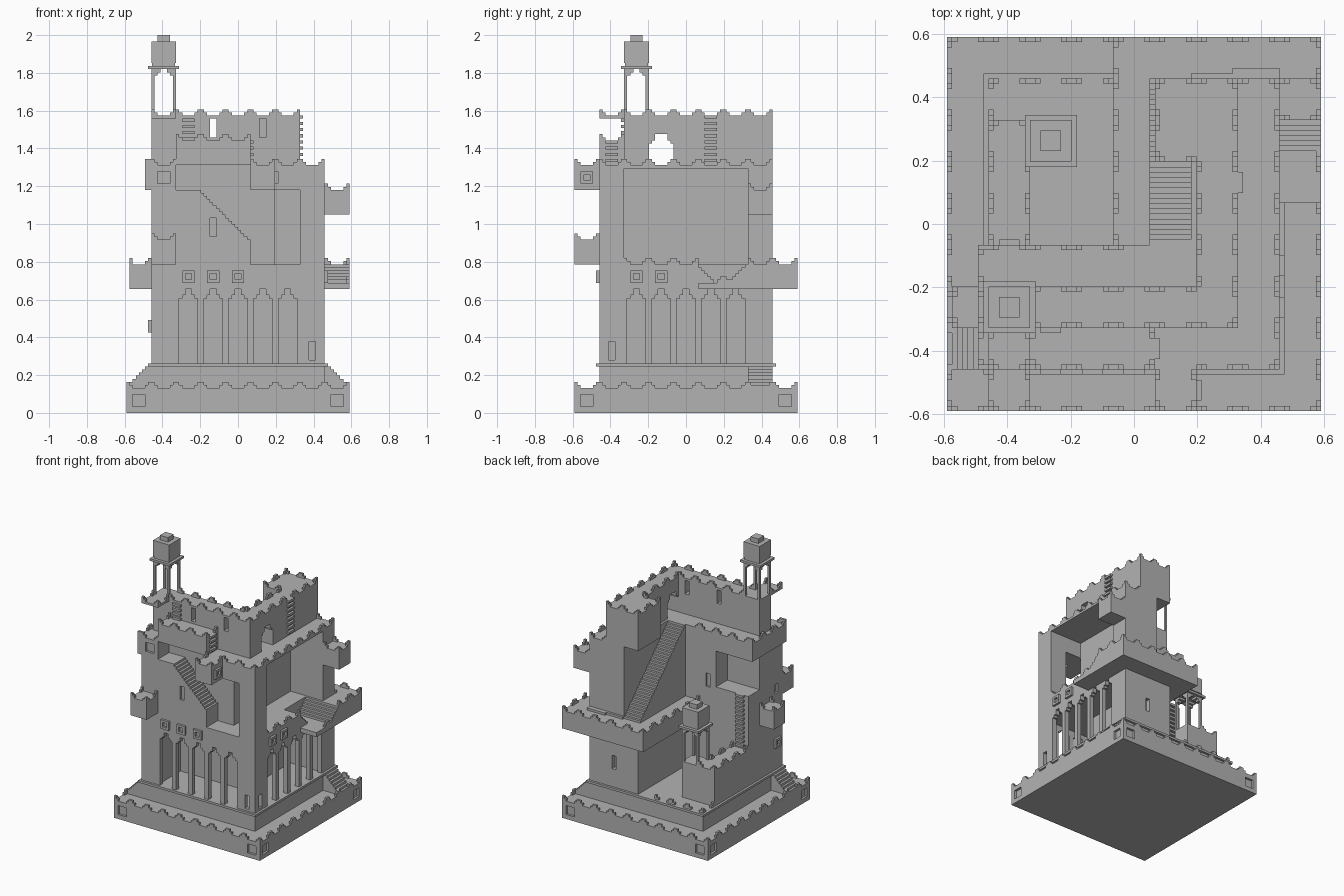
import bpy, bmesh
from mathutils import Matrix, Vector

if "Cube" in bpy.data.objects:
    bpy.data.objects.remove(bpy.data.objects["Cube"])

U = 2 / 122          # one building unit; everything is laid out on this grid
stone = bpy.data.materials.new("grey stone")
stone.use_nodes = True
stone.diffuse_color = (0.45, 0.45, 0.45, 1)
stone.node_tree.nodes["Principled BSDF"].inputs["Base Color"].default_value = (0.45, 0.45, 0.45, 1)
parts = []


def finish(name, bm):
    bmesh.ops.recalc_face_normals(bm, faces=bm.faces)
    mesh = bpy.data.meshes.new(name)
    bm.to_mesh(mesh)
    bm.free()
    mesh.materials.append(stone)
    ob = bpy.data.objects.new(name, mesh)
    bpy.context.collection.objects.link(ob)
    parts.append(ob)
    return ob


def add_box(bm, x0, x1, y0, y1, z0, z1):
    mid = Vector((x0 + x1, y0 + y1, z0 + z1)) / 2
    size = Matrix.Diagonal((x1 - x0, y1 - y0, z1 - z0, 1))
    bmesh.ops.create_cube(bm, size=1, matrix=Matrix.Translation(mid) @ size)


def facing_box(bm, axis, a0, a1, d0, d1, z0, z1):
    """Box on a wall: a runs along the wall, d is measured along its normal."""
    d0, d1 = sorted((d0, d1))
    if axis == "y":
        add_box(bm, a0, a1, d0, d1, z0, z1)
    else:
        add_box(bm, d0, d1, a0, a1, z0, z1)


def box(name, *b):
    bm = bmesh.new()
    add_box(bm, *b)
    return finish(name, bm)


def prism(name, axis, points, lo, hi):
    place = {"x": lambda a, b, t: (t, a, b), "y": lambda a, b, t: (a, t, b),
             "z": lambda a, b, t: (a, b, t)}[axis]
    bm = bmesh.new()
    face = bm.faces.new([bm.verts.new(place(a, b, lo)) for a, b in points])
    new = bmesh.ops.extrude_face_region(bm, geom=[face])["geom"]
    shift = Vector(place(0, 0, hi - lo))
    bmesh.ops.translate(bm, vec=shift, verts=[v for v in new if isinstance(v, bmesh.types.BMVert)])
    return finish(name, bm)


def cut(ob, cutters):
    bpy.context.view_layer.objects.active = ob
    for c in cutters:
        c.hide_render = True
        m = ob.modifiers.new("cut", "BOOLEAN")
        m.operation, m.solver, m.object = "DIFFERENCE", "EXACT", c
        bpy.ops.object.modifier_apply(modifier=m.name)
        parts.remove(c)
        bpy.data.objects.remove(c)


def hole(*b):
    return box("cutter", *b)


def arch(axis, c, half, base, spring, lo, hi):
    right = [(half, base), (half, spring), (half - 1, spring), (half - 1, spring + 1),
             (half - 2, spring + 1), (half - 2, spring + 3)]
    pts = [(c + a, z) for a, z in right] + [(c - a, z) for a, z in reversed(right)]
    return prism("cutter", axis, pts, lo, hi)


def steps(a, z, da, dz, n):
    """Zigzag profile of n unit steps, riser first."""
    pts = [(a, z)]
    for i in range(n):
        pts += [(a + i * da, z + (i + 1) * dz), (a + (i + 1) * da, z + (i + 1) * dz)]
    return pts


def merlons(name, z, *runs):
    """Stepped battlements; a run is (axis, start, end, edge, inward direction)."""
    bm = bmesh.new()
    for axis, lo, hi, edge, inward in runs:
        for c in range(-36, 37):
            if c % 8 == 4 and lo <= c <= hi:
                for half, h in ((2, 0), (1, 1)):
                    facing_box(bm, axis, max(lo, c - half), min(hi, c + half),
                               edge, edge + inward, z + h, z + h + 1)
    finish(name, bm)


def ring(x0, x1, y0, y1):
    return (("y", x0, x1, y0, 1), ("y", x0, x1, y1, -1), ("x", y0, y1, x0, 1), ("x", y0, y1, x1, -1))


def window_frame(name, axis, c, z, wall, out):
    bm = bmesh.new()
    for a0, a1, z0, z1 in ((-2, 2, 1, 2), (-2, 2, -2, -1), (-2, -1, -1, 1), (1, 2, -1, 1)):
        facing_box(bm, axis, c + a0, c + a1, wall, wall + out, z + z0, z + z1)
    finish(name, bm)


def ladder(name, axis, c, z0, z1, wall, out):
    bm = bmesh.new()
    for z in range(z0, z1, 2):
        facing_box(bm, axis, c - 2, c + 2, wall, wall + out, z, z + 1)
    finish(name, bm)


def pavilion(name, x, y, z):
    bm = bmesh.new()
    for sx in (-1, 1):
        for sy in (-1, 1):
            for w, z0 in ((1, 0), (2, 13), (3, 14)):
                xs, ys = sorted((sx * 4, sx * (4 - w))), sorted((sy * 4, sy * (4 - w)))
                add_box(bm, x + xs[0], x + xs[1], y + ys[0], y + ys[1], z + z0, z + 15)
    for r, z0, z1 in ((5, 15, 16), (3.7, 16, 17), (4, 17, 24), (2, 24, 26)):
        add_box(bm, x - r, x + r, y - r, y + r, z + z0, z + z1)
    finish(name, bm)


# Base with square sunk panels, plinth and its two stairs
base = box("base", -36, 36, -36, 36, 0, 8)
cut(base, [hole(c - 2, c + 2, min(s * 35, s * 37), max(s * 35, s * 37), 2, 6) for c in (-32, 32) for s in (-1, 1)]
    + [hole(min(s * 35, s * 37), max(s * 35, s * 37), c - 2, c + 2, 2, 6) for c in (-32, 32) for s in (-1, 1)])
merlons("base_battlements", 8, *ring(-36, 36, -36, 36))
box("plinth", -28, 28, -28, 28, 8, 15)
box("plinth_cap", -29, 29, -29, 29, 15, 16)
for name, s in (("left_base_stair", 1), ("right_base_stair", -1)):
    lo = 20 if s == 1 else -28
    prism(name, "y", steps(s * 36, 8, -s, 1, 8) + [(s * 28, 8)], lo, lo + 8)
merlons("courtyard_battlements", 16, ("y", -28, -4, 28, -1), ("x", 20, 28, -28, 1))

# Lower storey: arcaded hall on the front and on the left side
lower = prism("lower_storey", "z", [(-28, -28), (28, -28), (28, 28), (4, 28), (4, -4), (-28, -4)], 16, 48)
dip = steps(4, 48, 1, -1, 6) + [(14, 42)] + steps(14, 42, 1, 1, 6)[1:] + [(20, 49), (4, 49)]
cut(lower, [hole(-20, 26, -26, -12, 15, 40), hole(12, 26, -20, 20, 15, 40)]
    + [arch("y", c, 3, 15, 37, -29, -25) for c in range(-16, 17, 8)]
    + [arch("x", c, 3, 15, 37, 25, 29) for c in range(-16, 17, 8)]
    + [hole(23, 25, -29, -25, 17, 23), hole(25, 29, -25, -23, 17, 23), hole(15, 17, 26, 29, 24, 30)]
    + [prism("cutter", "x", dip, 20, 29)])
for c in (-16, -8, 0):
    window_frame("front_window_frame", "y", c, 44, -28, -1)
for c in (-16, -8):
    window_frame("left_window_frame", "x", c, 44, 28, 1)
window_frame("right_window_frame", "x", -24, 28, -28, -1)
merlons("hall_battlements", 48, ("x", -20, 4, 28, -1))

# Balcony wrapping the back left corner, with a sunken stair
balcony = prism("balcony", "z", [(-4, -4), (4, -4), (4, 28), (28, 28), (28, 4), (36, 4), (36, 36), (-4, 36)], 40, 48)
cut(balcony, [prism("cutter", "x", [(3, 42)] + steps(14, 42, 1, 1, 6) + [(20, 49), (3, 49)], 27, 37)])
merlons("balcony_battlements", 48, ("x", -4, 36, -4, 1), ("y", -4, 36, 36, -1), ("x", 20, 36, 36, -1))
merlons("sunken_battlements", 42, ("x", 6, 14, 36, -1))
box("door_step", 11, 28, 28, 29, 48, 49)
box("door_landing", 19, 28, 29, 30, 48, 49)

# Upper storey: side recess, front niche with stair, back corner loggia
upper = prism("upper_storey", "z", [(-28, -28), (28, -28), (28, 28), (11, 28), (11, -4), (-28, -4)], 48, 80)
stair_void = [(-20, 72)] + steps(-12, 72, 1, -1, 16) + [(4, 81), (-20, 81)]
cut(upper, [hole(12, 29, -20, 20, 47, 79), hole(4, 20, -29, -20, 47, 72), hole(12, 20, -22, -18, 47, 72),
            prism("cutter", "y", stair_void, -29, -20), hole(3, 5, -29, -20, 56, 72),
            hole(-29, -12, -12, -3, 56, 72),
            hole(-9, -7, -29, -27, 57, 63), hole(-9, -7, -21, -19, 57, 63), hole(-9, -7, -5, -3, 55, 61),
            hole(-26, -22, -29, -27, 74, 78), hole(-29, -27, -25, -23, 50, 54)])
box("right_overhang", -30, -28, -28, -4, 72, 80)
merlons("terrace_battlements", 80, ("y", -30, -20, -28, 1), ("y", 12, 28, -28, 1), ("x", -28, 28, 28, -1),
        ("y", 20, 28, 28, -1), ("x", -28, -4, -30, 1), ("y", -30, 3, -4, -1))

# Great stair from the balcony to the terrace
prism("great_stair", "x", steps(28, 48, -1, 1, 32) + [(-4, 48)], 3, 11)

# Projecting turrets and bays
for name, x0, x1, y0, y1, z in (("front_turret", -28, -20, -36, -28, 48), ("front_bay", 4, 12, -36, -28, 72),
                                ("left_turret", 28, 36, 20, 28, 64), ("right_turret", -35, -28, -20, -12, 40)):
    box(name, x0, x1, y0, y1, z, z + 8)
    sides = [r for r in ring(x0, x1, y0, y1) if abs(r[3]) != 28 or r[0] != ("y" if "front" in name else "x")]
    merlons(name + "_battlements", z + 8, *sides)
window_frame("bay_window_frame", "x", -32, 76, 12, 1)

# Raised front block and the crowning wall
box("front_block", -20, 4, -28, -20, 80, 88)
merlons("front_block_battlements", 88, ("y", -20, 4, -28, 1), ("x", -28, -20, 4, -1), ("x", -28, -20, -20, 1))
ladder("front_block_ladder", "x", -24, 81, 88, 4, 1)
crown = prism("crown_wall", "z", [(-28, -20), (20, -20), (20, 28), (4, 28), (4, 12), (12, 12), (12, -12), (-28, -12)], 80, 96)
cut(crown, [arch("x", -8, 4, 79, 87, 11, 21), hole(-9, -7, -21, -11, 89, 95), hole(7, 9, -21, -11, 89, 95)])
merlons("crown_battlements", 96, ("y", -20, 20, -20, 1), ("x", -20, 28, 20, -1), ("y", 4, 20, 28, -1),
        ("x", 12, 28, 4, 1), ("y", 4, 12, 12, 1), ("x", -12, 12, 12, 1), ("y", -20, 12, -12, -1))
ladder("crown_front_ladder", "y", -16, 88, 96, -20, -1)
ladder("crown_left_ladder", "x", 8, 81, 96, 20, 1)
box("lookout_platform", -28, -20, -28, -20, 95, 96)
merlons("lookout_battlements", 96, ("y", -28, -20, -28, 1), ("x", -28, -20, -28, 1), ("x", -28, -20, -20, -1))
pavilion("high_pavilion", -24, -16, 96)

# Courtyard terrace with its own pavilion and ladder
prism("court_terrace", "z", [(-28, -4), (-20, -4), (-20, 12), (-12, 12), (-12, 20), (-28, 20)], 16, 32)
merlons("court_terrace_battlements", 32, ("x", -4, 20, -28, 1), ("x", -4, 12, -20, -1), ("y", -28, -20, 20, -1))
ladder("court_ladder", "y", -24, 33, 56, -4, 1)
pavilion("low_pavilion", -16, 16, 32)

for ob in parts:
    ob.data.transform(Matrix.Scale(U, 4))
